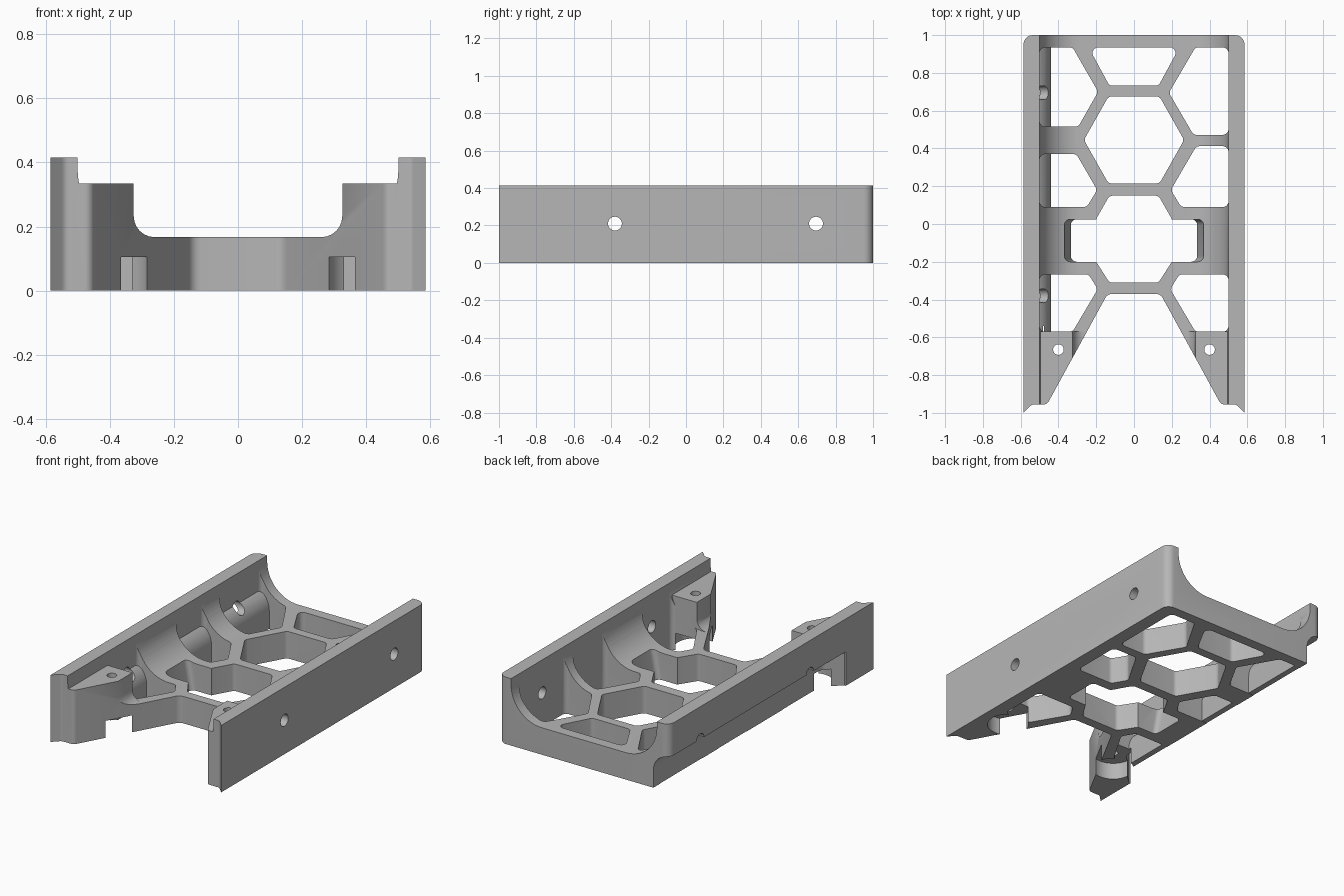
import bpy, bmesh, math
from mathutils import Vector

if "Cube" in bpy.data.objects:
    bpy.data.objects.remove(bpy.data.objects["Cube"], do_unlink=True)

grey = bpy.data.materials.new("plain grey")
grey.use_nodes = True
grey.diffuse_color = (0.47, 0.47, 0.47, 1)
grey.node_tree.nodes["Principled BSDF"].inputs["Base Color"].default_value = (0.47, 0.47, 0.47, 1)


def rounded(points, radius=0.0, steps=6):
    """Fillet polygon corners; a third value on a point overrides the radius."""
    out = []
    for i, p in enumerate(points):
        r = p[2] if len(p) > 2 else radius
        v = Vector(p[:2])
        a = (Vector(points[i - 1][:2]) - v).normalized()
        b = (Vector(points[(i + 1) % len(points)][:2]) - v).normalized()
        half = a.angle(b) / 2
        if r == 0:
            out.append(v)
            continue
        centre = v + (a + b).normalized() * (r / math.sin(half))
        reach = r / math.tan(half)
        d0, d1 = v + a * reach - centre, v + b * reach - centre
        sweep = math.pi - 2 * half
        for k in range(steps + 1):
            t = k / steps
            out.append(centre + (d0 * math.sin((1 - t) * sweep) + d1 * math.sin(t * sweep)) / math.sin(sweep))
    return out


def circle(cx, cy, r, n=32):
    return [Vector((cx + r * math.cos(math.tau * i / n), cy + r * math.sin(math.tau * i / n))) for i in range(n)]


def mirror(points):
    return [(-p[0], *p[1:]) for p in points]


def prism(name, outline, axis, lo, hi, far=None):
    """Extrude an outline along an axis, optionally to a different far outline."""
    place = {"X": lambda p, t: (t, p[0], p[1]),
             "Y": lambda p, t: (p[0], t, p[1]),
             "Z": lambda p, t: (p[0], p[1], t)}[axis]
    bm = bmesh.new()
    near = [bm.verts.new(place(p, lo)) for p in outline]
    end = [bm.verts.new(place(p, hi)) for p in (far or outline)]
    bm.faces.new(near)
    bm.faces.new(end)
    for i in range(len(near)):
        j = (i + 1) % len(near)
        bm.faces.new((near[i], near[j], end[j], end[i]))
    bmesh.ops.recalc_face_normals(bm, faces=bm.faces)
    mesh = bpy.data.meshes.new(name)
    bm.to_mesh(mesh)
    bm.free()
    obj = bpy.data.objects.new(name, mesh)
    mesh.materials.append(grey)
    bpy.context.collection.objects.link(obj)
    return obj


# Block with rounded rear corners
tray = prism("mounting_tray", rounded([(-0.585, -1), (0.585, -1), (0.585, 1, 0.05), (-0.585, 1, 0.05)]), "Z", 0, 0.415)


def combine(tool, operation="DIFFERENCE"):
    tool.hide_render = True
    mod = tray.modifiers.new("combine", "BOOLEAN")
    mod.operation, mod.solver, mod.object = operation, "EXACT", tool
    bpy.context.view_layer.objects.active = tray
    bpy.ops.object.modifier_apply(modifier=mod.name)
    bpy.data.objects.remove(tool, do_unlink=True)


# Long trough with curved flanks
trough = [(-0.5, 0.6), (-0.5, 0.167, 0.21), (0.5, 0.167, 0.21), (0.5, 0.6)]
combine(prism("trough", rounded(trough, steps=14), "Y", -1.2, 1.2))

# Raised screw bosses at the front
boss = [(0.22, 0.02), (0.22, 0.167), (0.325, 0.167, 0.065), (0.325, 0.335), (0.53, 0.335), (0.53, 0.02)]
for shape in (boss, mirror(boss)):
    combine(prism("boss", rounded(shape), "Y", -1.05, -0.57), "UNION")

# Front opening between the two arms
arm_edge = [(0.14, -0.37, 0.04), (0.46, -0.955, 0.03), (0.54, -0.955, 0.03), (0.585, -1), (0.75, -1.2)]
combine(prism("front_opening", rounded(arm_edge + mirror(arm_edge)[::-1]), "Z", -0.1, 0.6))

# Lattice cells down the middle
cells = [
    [(-0.24, 0.935), (0.24, 0.935), (0.13, 0.732), (-0.13, 0.732)],
    [(-0.135, 0.675), (0.135, 0.675), (0.265, 0.445), (0.135, 0.215), (-0.135, 0.215), (-0.265, 0.445)],
    [(-0.13, 0.15), (0.13, 0.15), (0.2, 0.027), (0.2, -0.2), (0.13, -0.31), (-0.13, -0.31), (-0.2, -0.2), (-0.2, 0.027)],
]
# Side cells; the two rear ones differ slightly from side to side
front_cell = [(0.5, -0.267), (0.24, -0.267), (0.192, -0.345), (0.325, -0.57), (0.5, -0.57)]
cells += [
    front_cell, mirror(front_cell),
    [(0.5, 0.935), (0.325, 0.935), (0.185, 0.695), (0.315, 0.472), (0.5, 0.472)],
    [(-0.5, 0.935), (-0.325, 0.935), (-0.19, 0.7), (-0.295, 0.515), (-0.5, 0.515)],
    [(0.5, 0.412), (0.33, 0.412), (0.195, 0.18), (0.25, 0.09), (0.5, 0.09)],
    [(-0.5, 0.37), (-0.305, 0.37), (-0.195, 0.18), (-0.25, 0.09), (-0.5, 0.09)],
]
for cell in cells:
    combine(prism("cell", rounded(cell, 0.03), "Z", -0.1, 0.6))


# Cross slot whose ends lean outwards
def slot(half):
    return rounded([(-half, -0.2), (half, -0.2), (half, 0.025), (-half, 0.025)], 0.03)


combine(prism("cross_slot", slot(0.315), "Z", -0.1, 0.27, slot(0.385)))

# Cable channel: inner shell on one side, hollowed out from outside
CX, CZ = -0.577, 0.113


def channel(r, outer, bottom):
    arc = [(CX + r * math.sin(a), CZ + r * math.cos(a)) for a in [math.pi / 2 * i / 14 for i in range(15)]]
    if outer > CX:
        arc = [p for p in arc if p[0] > outer]
    return [(outer, arc[0][1])] + arc + [(CX + r, bottom), (outer, bottom)]


combine(prism("channel_shell", channel(0.137, -0.55, 0.002), "Y", -0.59, 0.95), "UNION")
combine(prism("channel_hollow", channel(0.1, -0.7, -0.1), "Y", -0.55, 1.2))
run_out = [(-0.7, -0.73), (-0.575, -0.73), (-0.477, -0.64, 0.06), (-0.477, -0.54), (-0.7, -0.54)]
combine(prism("channel_run_out", rounded(run_out), "Z", -0.1, 0.211))

# Cross holes through both walls
for y in (-0.38, 0.695):
    combine(prism("wall_hole", circle(y, 0.21, 0.037), "X", -0.8, 0.8))

# Screw holes and counterbores in the bosses
for x in (-0.4, 0.4):
    combine(prism("screw_hole", circle(x, -0.665, 0.028), "Z", 0.05, 0.6))
    combine(prism("counterbore", circle(x, -0.665, 0.12, 40), "Z", -0.1, 0.105))

# Smooth the curves, keep the edges sharp
tray.select_set(True)
bpy.context.view_layer.objects.active = tray
bpy.ops.object.shade_smooth_by_angle(angle=math.radians(30))
